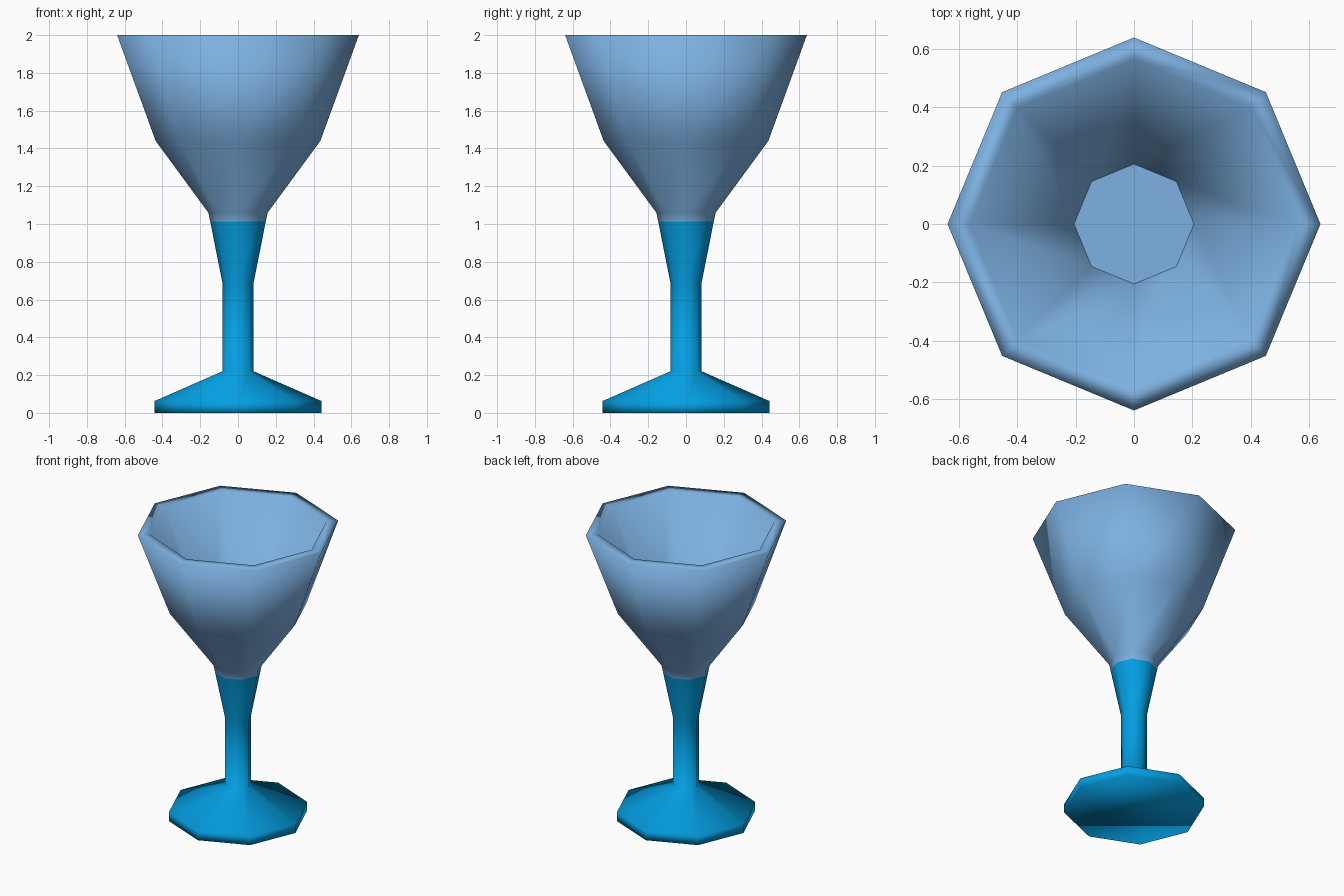
import bpy, bmesh, math

if "Cube" in bpy.data.objects:
    bpy.data.objects.remove(bpy.data.objects["Cube"])

SIDES = 8


def material(name, rgb):
    m = bpy.data.materials.new(name)
    m.diffuse_color = (*rgb, 1)
    m.use_nodes = True
    m.node_tree.nodes["Principled BSDF"].inputs["Base Color"].default_value = m.diffuse_color
    return m


pale_blue = material("pale blue glass", (0.205, 0.44, 0.76))
bright_blue = material("bright blue", (0.001, 0.345, 0.76))


def ring(bm, r, z):
    return [bm.verts.new((r * math.cos(2 * math.pi * i / SIDES),
                          r * math.sin(2 * math.pi * i / SIDES), z))
            for i in range(SIDES)]


def lathe(name, profile, mats, split_z):
    """Spin an (r, z) profile into an eight-sided smooth body.
    The last point is a flat floor with a crisp edge."""
    bm = bmesh.new()
    rings = [ring(bm, r, z) for r, z in profile]
    for a, b in zip(rings, rings[1:]):
        for i in range(SIDES):
            j = (i + 1) % SIDES
            bm.faces.new((a[i], a[j], b[j], b[i]))
    bm.faces.new(rings[0][::-1])
    floor = bm.faces.new(rings[-1])
    for f in bm.faces:
        f.smooth = True
        if f.calc_center_median().z < split_z:
            f.material_index = 1
    for e in floor.edges:
        e.smooth = False
    me = bpy.data.meshes.new(name)
    bm.to_mesh(me)
    bm.free()
    for m in mats:
        me.materials.append(m)
    ob = bpy.data.objects.new(name, me)
    bpy.context.collection.objects.link(ob)
    return ob


# Foot, stem and hollow bowl in one profile: up the outside, down the inside
lathe("goblet", [
    (0.441, 0.0), (0.441, 0.063), (0.083, 0.22), (0.083, 0.69), (0.147, 1.013),
    (0.157, 1.06), (0.436, 1.44), (0.64, 2.0),
    (0.565, 2.0), (0.206, 1.19),
], [pale_blue, bright_blue], split_z=1.013)
